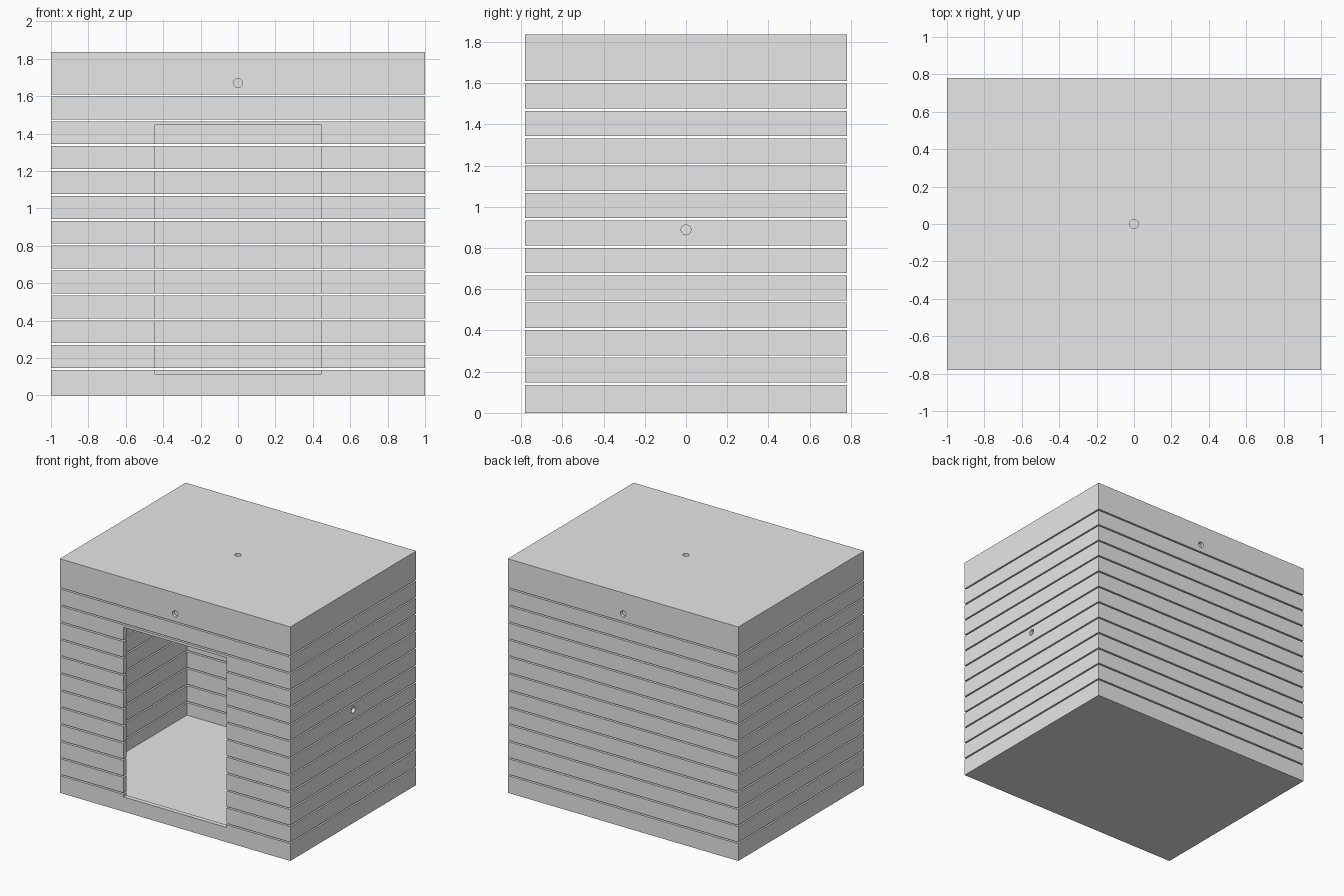
import bpy
import bmesh
from math import pi
from mathutils import Matrix, Vector

if "Cube" in bpy.data.objects:
    bpy.data.objects.remove(bpy.data.objects["Cube"], do_unlink=True)

WIDTH, DEPTH, HEIGHT = 2.0, 1.56, 1.835
WALL = 0.037
GAP = 0.011
FIRST_GAP, PITCH, GAPS = 0.141, 0.133, 12

grey = bpy.data.materials.new("plain grey")
grey.use_nodes = True
colour = (0.8, 0.8, 0.8, 1.0)
grey.diffuse_color = colour
grey.node_tree.nodes["Principled BSDF"].inputs["Base Color"].default_value = colour


def finish(name, bm):
    mesh = bpy.data.meshes.new(name)
    bm.to_mesh(mesh)
    bm.free()
    mesh.materials.append(grey)
    obj = bpy.data.objects.new(name, mesh)
    bpy.context.collection.objects.link(obj)
    return obj


def box(name, low, high):
    low, high = Vector(low), Vector(high)
    bm = bmesh.new()
    place = Matrix.Translation((low + high) / 2) @ Matrix.Diagonal((*(high - low), 1))
    bmesh.ops.create_cube(bm, size=1, matrix=place)
    return finish(name, bm)


def peg(name, centre, turn):
    bm = bmesh.new()
    bmesh.ops.create_cone(bm, cap_ends=True, segments=24, radius1=0.024, radius2=0.024,
                          depth=0.05, matrix=Matrix.Translation(centre) @ turn)
    return finish(name, bm)


def cut(obj, cutter):
    mod = obj.modifiers.new("cut", 'BOOLEAN')
    mod.operation = 'DIFFERENCE'
    mod.solver = 'EXACT'
    mod.object = cutter
    bpy.context.view_layer.objects.active = obj
    bpy.ops.object.modifier_apply(modifier=mod.name)


X, Y = WIDTH / 2, DEPTH / 2

# Cutters: room, doorway and the small round sockets
room = box("room_cutter", (-X + WALL, -Y + WALL, WALL), (X - WALL, Y - WALL, HEIGHT - WALL))
doorway = box("doorway_cutter", (-0.447, -Y - 0.1, 0.115), (0.447, -Y + 0.1, 1.445))
along_y = Matrix.Rotation(pi / 2, 4, 'X')
along_x = Matrix.Rotation(pi / 2, 4, 'Y')
front_peg = peg("front_socket_cutter", (0, -Y, 1.67), along_y)
back_peg = peg("back_socket_cutter", (0, Y, 1.67), along_y)
side_peg = peg("side_socket_cutter", (X, 0, 0.888), along_x)
top_peg = peg("top_socket_cutter", (0, 0, HEIGHT), Matrix.Identity(4))
cutters = [room, doorway, front_peg, back_peg, side_peg, top_peg]

# Stacked courses of boards; the lowest holds the floor, the highest the roof
for i in range(GAPS + 1):
    bottom = 0 if i == 0 else FIRST_GAP + PITCH * (i - 1) + GAP / 2
    top = HEIGHT if i == GAPS else FIRST_GAP + PITCH * i - GAP / 2
    name = "floor_course" if i == 0 else "roof_course" if i == GAPS else f"wall_course_{i}"
    course = box(name, (-X, -Y, bottom), (X, Y, top))
    cut(course, room)
    if bottom < 1.445:
        cut(course, doorway)
    if bottom < 0.888 < top:
        cut(course, side_peg)
    if i == GAPS:
        for socket in (front_peg, back_peg, top_peg):
            cut(course, socket)

for cutter in cutters:
    bpy.data.objects.remove(cutter, do_unlink=True)
